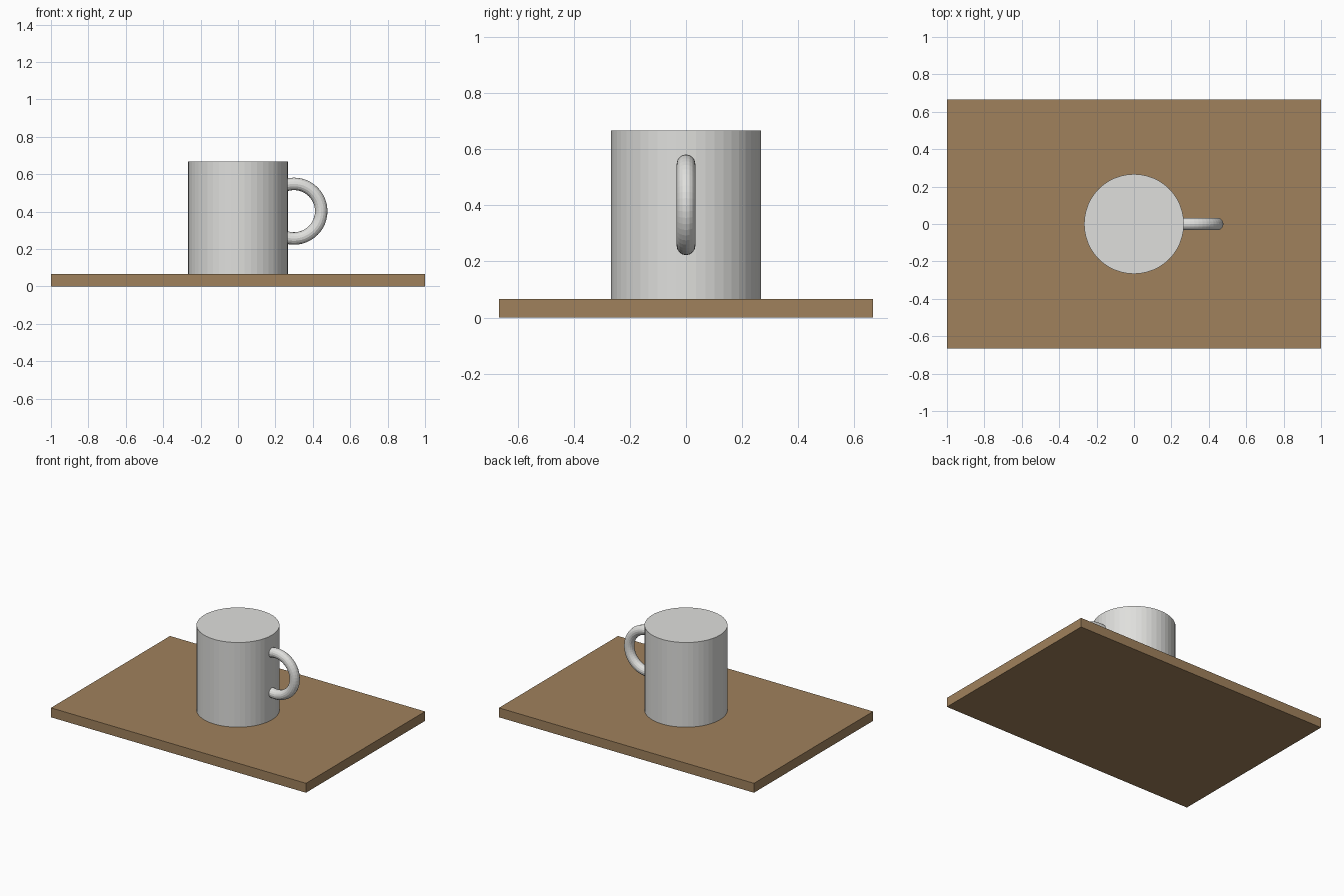
import bpy
import math

if "Cube" in bpy.data.objects:
    bpy.data.objects.remove(bpy.data.objects["Cube"])


def material(name, rgb):
    m = bpy.data.materials.new(name)
    m.diffuse_color = (*rgb, 1.0)
    m.use_nodes = True
    m.node_tree.nodes["Principled BSDF"].inputs["Base Color"].default_value = m.diffuse_color
    return m


def finish(name, mat):
    obj = bpy.context.object
    obj.name = name
    obj.data.materials.append(mat)
    return obj


wood = material("wood brown", (0.35, 0.22, 0.107))
ceramic = material("ceramic pale grey", (0.74, 0.74, 0.72))

BOARD_TOP = 1 / 15
MUG_HEIGHT = 0.6
MUG_RADIUS = 4 / 15

# Rectangular board
bpy.ops.mesh.primitive_cube_add(size=1, location=(0, 0, BOARD_TOP / 2))
board = finish("board", wood)
board.scale = (2.0, 4 / 3, BOARD_TOP)
bpy.ops.object.transform_apply(location=False, rotation=False, scale=True)

# Solid mug body standing on the board
bpy.ops.mesh.primitive_cylinder_add(
    vertices=48, radius=MUG_RADIUS, depth=MUG_HEIGHT,
    location=(0, 0, BOARD_TOP + MUG_HEIGHT / 2))
finish("mug_body", ceramic)

# Ring handle, partly sunk into the body
bpy.ops.mesh.primitive_torus_add(
    major_segments=48, minor_segments=16,
    major_radius=0.146, minor_radius=1 / 30,
    location=(0.299, 0, 0.402), rotation=(math.pi / 2, 0, 0))
finish("mug_handle", ceramic)
